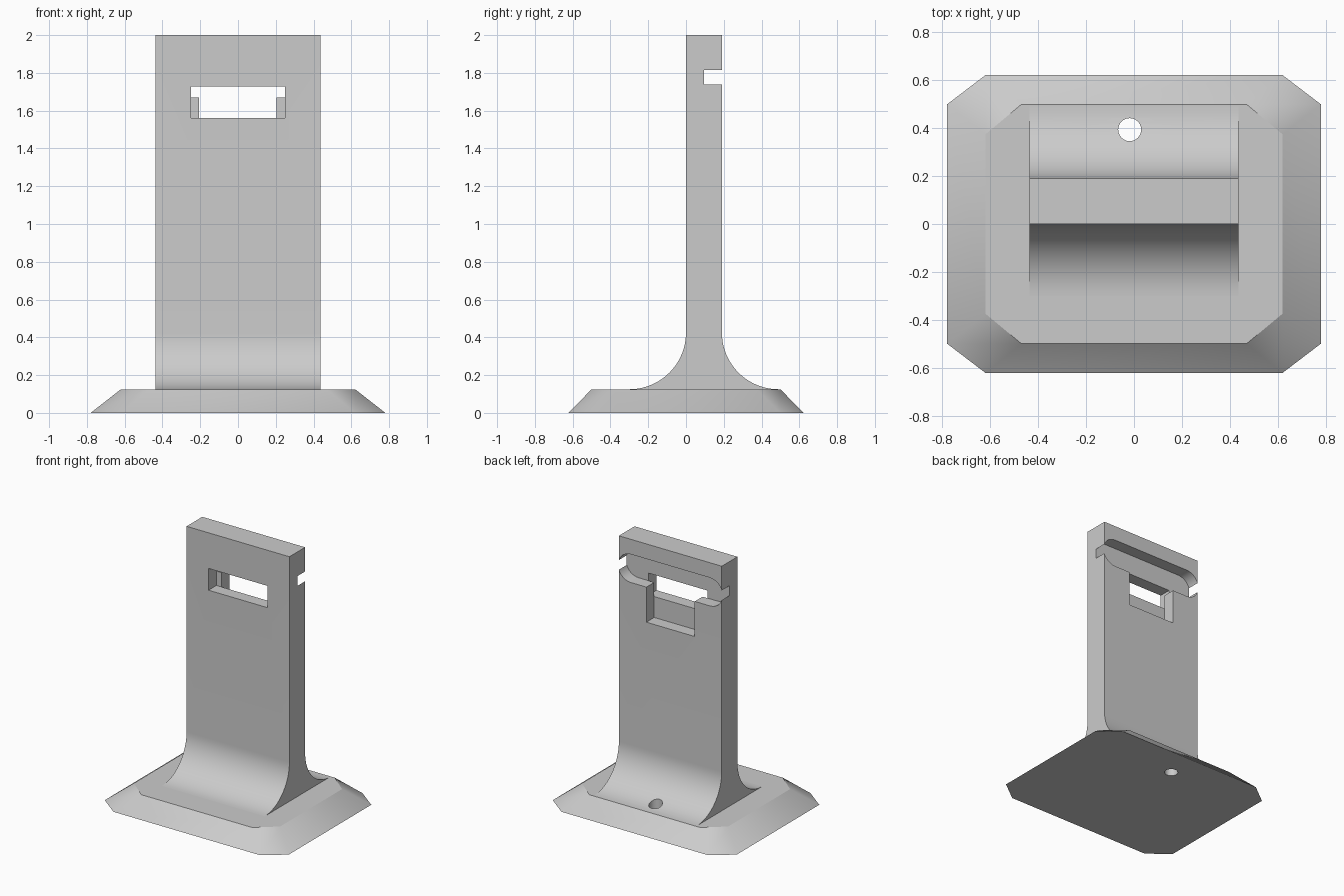
import bpy, bmesh, math
from mathutils import Vector

cube = bpy.data.objects.get("Cube")
if cube:
    bpy.data.objects.remove(cube, do_unlink=True)

grey = bpy.data.materials.new("plain_grey")
grey.use_nodes = True
grey.diffuse_color = (0.6, 0.6, 0.6, 1)
grey.node_tree.nodes["Principled BSDF"].inputs["Base Color"].default_value = (0.6, 0.6, 0.6, 1)


def loft(name, ring_a, ring_b):
    """Closed solid between two matching rings of points."""
    bm = bmesh.new()
    a = [bm.verts.new(p) for p in ring_a]
    b = [bm.verts.new(p) for p in ring_b]
    bm.faces.new(a)
    bm.faces.new(b)
    n = len(a)
    for i in range(n):
        j = (i + 1) % n
        bm.faces.new((a[i], a[j], b[j], b[i]))
    bmesh.ops.recalc_face_normals(bm, faces=bm.faces)
    mesh = bpy.data.meshes.new(name)
    bm.to_mesh(mesh)
    bm.free()
    mesh.materials.append(grey)
    obj = bpy.data.objects.new(name, mesh)
    bpy.context.collection.objects.link(obj)
    return obj


def extrude(name, ring, offset):
    return loft(name, ring, [Vector(p) + Vector(offset) for p in ring])


def box(name, x0, x1, y0, y1, z0, z1):
    ring = [(x0, y0, z0), (x1, y0, z0), (x1, y1, z0), (x0, y1, z0)]
    return extrude(name, ring, (0, 0, z1 - z0))


def arc(cx, cy, r, start, end, steps):
    for i in range(steps + 1):
        t = math.radians(start + (end - start) * i / steps)
        yield cx + r * math.cos(t), cy + r * math.sin(t)


def cut(target, cutter):
    mod = target.modifiers.new(cutter.name, 'BOOLEAN')
    mod.operation = 'DIFFERENCE'
    mod.solver = 'EXACT'
    mod.object = cutter
    bpy.context.view_layer.objects.active = target
    bpy.ops.object.modifier_apply(modifier=mod.name)


def octagon(x, y, cx, cy, z):
    """Rectangle of half sizes x, y with corners cut back to cx, cy."""
    return [(x, -cy, z), (x, cy, z), (cx, y, z), (-cx, y, z),
            (-x, cy, z), (-x, -cy, z), (-cx, -y, z), (cx, -y, z)]


# Sloped base with cut corners
TOP = 0.125
base = loft("base", octagon(0.78, 0.622, 0.62, 0.5, 0), octagon(0.62, 0.5, 0.47, 0.375, TOP))

# Upright with concave fillets at front and back
W, T, R = 0.436, 0.19, 0.3
profile = [(-R, TOP - 0.03)]
profile += arc(-R, TOP + R, R, -90, 0, 20)
profile += [(0, 2), (T, 2)]
profile += arc(T + R, TOP + R, R, 180, 270, 20)
profile += [(T + R, TOP - 0.03)]
upright = extrude("upright", [(-W, y, z) for y, z in profile], (2 * W, 0, 0))

# Front window, plug pocket and round-ended groove at the back
MID = 0.095
slot = list(arc(0.335, 1.777, 0.108, -90, 90, 16))
slot += [(-x, z) for x, z in reversed(slot)]
cutters = [
    box("window_cutter", -0.25, 0.25, -0.1, MID + 0.001, 1.56, 1.727),
    extrude("groove_cutter", [(x, MID, z) for x, z in slot], (0, 0.2, 0)),
    box("pocket_cutter", -0.207, 0.203, MID, 0.3, 1.4, 1.75),
]
for c in cutters:
    cut(upright, c)

# Cable hole through the base and the back fillet
hole = extrude("hole_cutter", [(x, y, -0.1) for x, y in arc(-0.018, 0.394, 0.048, 0, 345, 23)], (0, 0, 0.6))
for part in (base, upright):
    cut(part, hole)
for c in cutters + [hole]:
    bpy.data.objects.remove(c, do_unlink=True)

# Smooth the curves, keep the edges crisp
bpy.ops.object.select_all(action='DESELECT')
for part in (base, upright):
    part.select_set(True)
bpy.context.view_layer.objects.active = base
bpy.ops.object.shade_smooth_by_angle(angle=math.radians(32))
